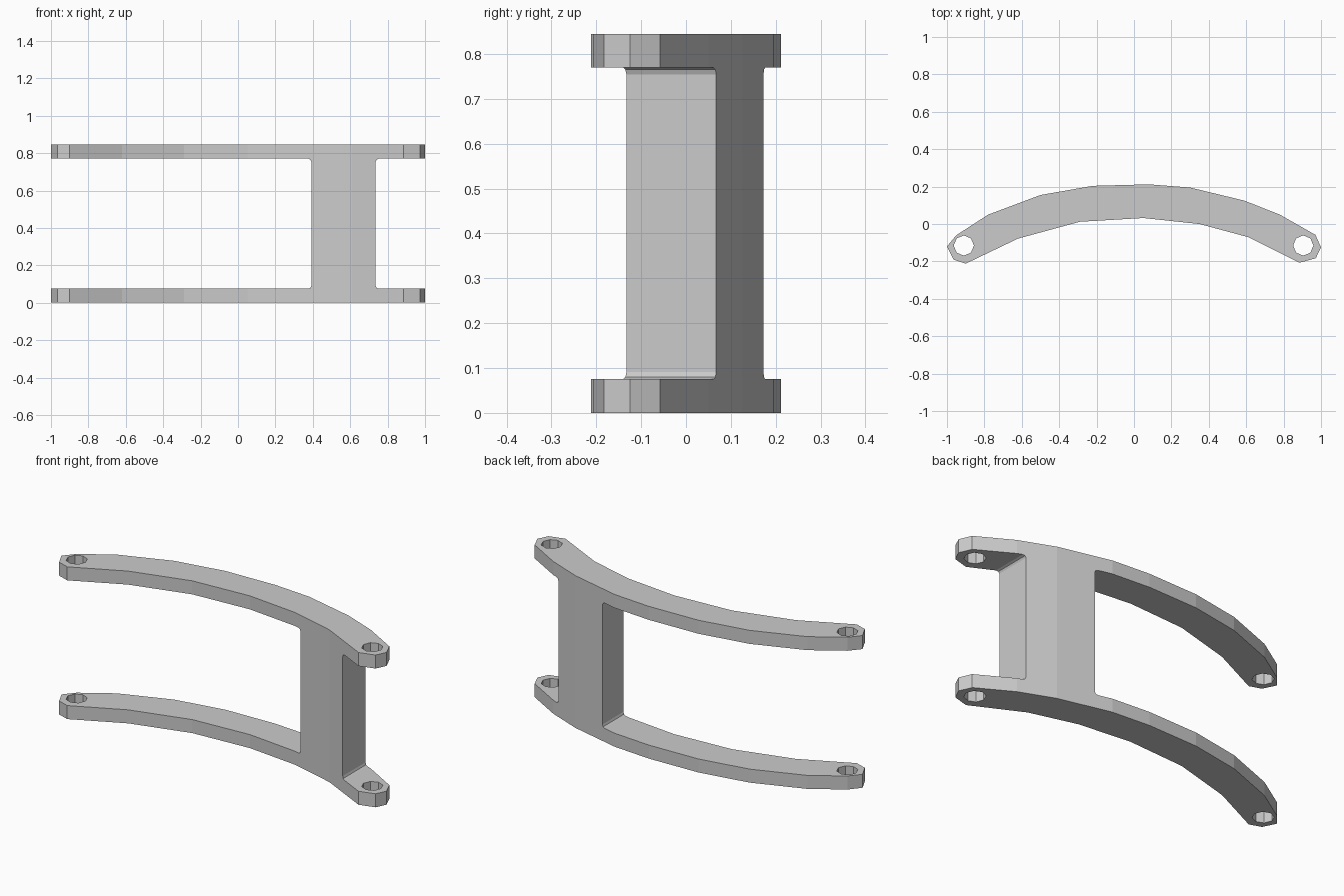
import bpy, bmesh
from mathutils import Matrix, Vector

cube = bpy.data.objects.get("Cube")
if cube:
    bpy.data.objects.remove(cube, do_unlink=True)

HEIGHT, PLATE = 0.845, 0.075

grey = bpy.data.materials.new("light_grey")
grey.use_nodes = True
colour = (0.6, 0.6, 0.6, 1)
grey.diffuse_color = colour
grey.node_tree.nodes["Principled BSDF"].inputs["Base Color"].default_value = colour


def finish(name, bm):
    """Turn a bmesh into a linked object."""
    bmesh.ops.recalc_face_normals(bm, faces=bm.faces)
    mesh = bpy.data.meshes.new(name)
    bm.to_mesh(mesh)
    bm.free()
    mesh.materials.append(grey)
    obj = bpy.data.objects.new(name, mesh)
    bpy.context.scene.collection.objects.link(obj)
    return obj


def window(name, x0, x1):
    """Box cutter between the two plates, with small rounded corners."""
    bm = bmesh.new()
    bmesh.ops.create_cube(bm, size=1)
    for v in bm.verts:
        v.co = Vector(((x0 + x1) / 2 + v.co.x * (x1 - x0), v.co.y,
                       HEIGHT / 2 + v.co.z * (HEIGHT - 2 * PLATE)))
    along_y = [e for e in bm.edges
               if abs(e.verts[0].co.y - e.verts[1].co.y) > 0.5]
    bmesh.ops.bevel(bm, geom=along_y, offset=0.016, segments=2,
                    profile=0.5, affect='EDGES')
    return finish(name, bm)


def pin_hole(name, x):
    """Eight-sided cutter through both plates."""
    bm = bmesh.new()
    bmesh.ops.create_cone(bm, cap_ends=True, segments=8, radius1=0.054,
                          radius2=0.054, depth=2,
                          matrix=Matrix.Translation((x, -0.115, HEIGHT / 2)))
    return finish(name, bm)


# Arched outline: convex back edge, right tip, concave front edge, left tip
back = [(-0.95, -0.06), (-0.78, 0.05), (-0.5, 0.155), (-0.22, 0.204),
        (0.08, 0.212), (0.3, 0.195), (0.59, 0.125), (0.78, 0.05)]
right_tip = [(0.97, -0.058), (1.0, -0.125), (0.972, -0.183), (0.885, -0.207)]
front = [(0.61, -0.07), (0.35, 0.0), (0.05, 0.032), (-0.29, 0.012),
         (-0.62, -0.078)]
left_tip = [(-0.9, -0.212), (-0.965, -0.19), (-1.0, -0.12)]

# Solid arch at full height
bm = bmesh.new()
base = bm.faces.new([bm.verts.new((x, y, 0))
                     for x, y in back + right_tip + front + left_tip])
top = bmesh.ops.extrude_face_region(bm, geom=[base])
bmesh.ops.translate(bm, vec=(0, 0, HEIGHT),
                    verts=[v for v in top["geom"]
                           if isinstance(v, bmesh.types.BMVert)])
bracket = finish("arched_bracket", bm)

# Cut the openings on both sides of the web, and the pin holes
cutters = [window("long_opening_cutter", -1.3, 0.392),
           window("short_opening_cutter", 0.736, 1.3),
           pin_hole("left_hole_cutter", 0.905),
           pin_hole("right_hole_cutter", -0.91)]
for cutter in cutters:
    cutter.hide_render = True
    cut = bracket.modifiers.new(cutter.name, 'BOOLEAN')
    cut.operation = 'DIFFERENCE'
    cut.solver = 'EXACT'
    cut.object = cutter

# Bake the cuts and drop the cutters
depsgraph = bpy.context.evaluated_depsgraph_get()
result = bpy.data.meshes.new_from_object(bracket.evaluated_get(depsgraph))
bracket.modifiers.clear()
bracket.data = result
result.materials.clear()
result.materials.append(grey)
for poly in result.polygons:
    poly.material_index = 0
    poly.use_smooth = False
for cutter in cutters:
    bpy.data.objects.remove(cutter, do_unlink=True)
